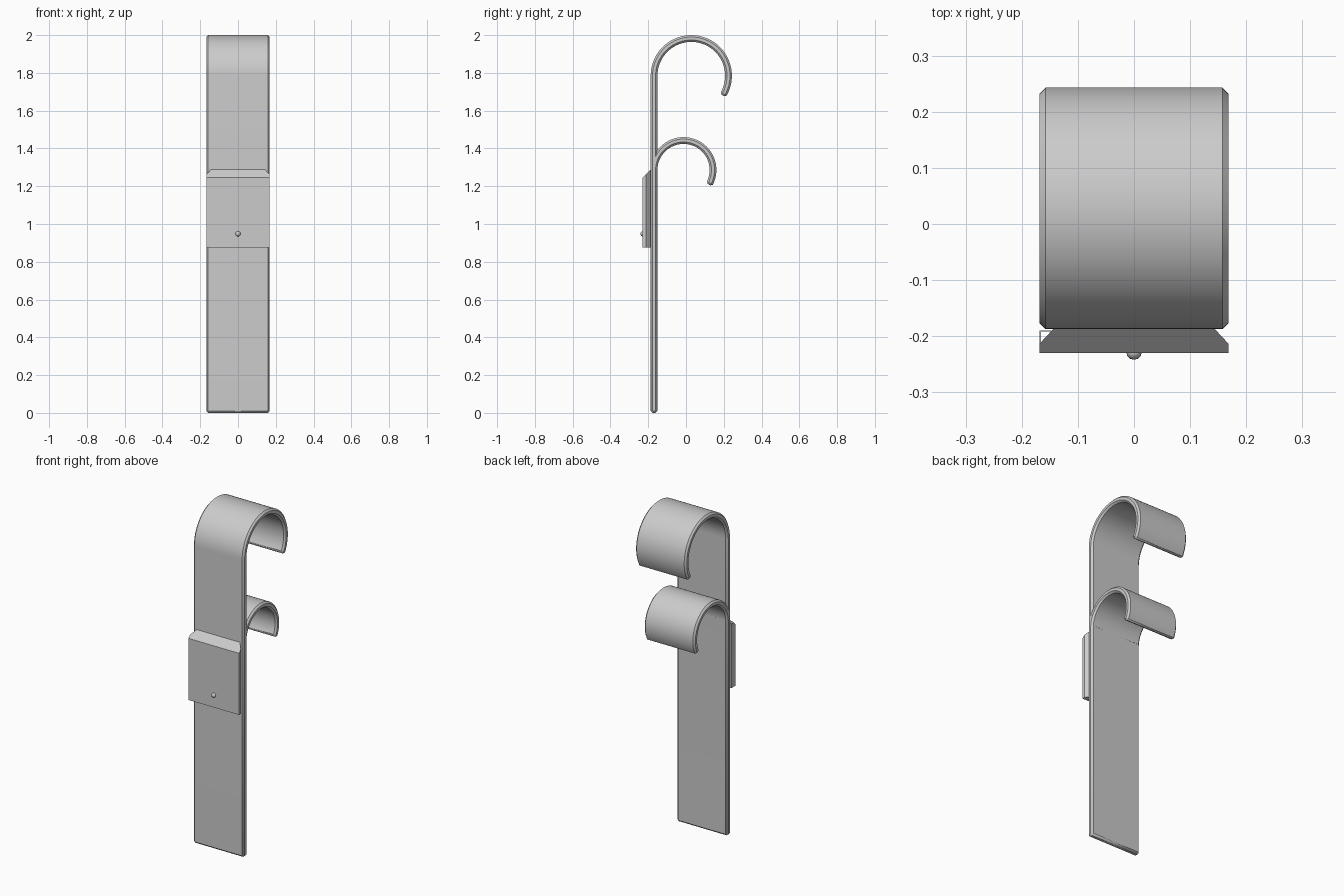
import bpy, bmesh, math
from mathutils import Vector

cube = bpy.data.objects.get("Cube")
if cube:
    bpy.data.objects.remove(cube, do_unlink=True)

HALF = 0.168      # half width of the strip
THICK = 0.036     # strip thickness
FRONT = -0.187    # front face of the strip

grey = bpy.data.materials.new("satin_grey")
grey.use_nodes = True
COLOUR = (0.6, 0.6, 0.6, 1)
grey.diffuse_color = COLOUR
grey.node_tree.nodes["Principled BSDF"].inputs["Base Color"].default_value = COLOUR


def finish(name, bm, bevel=0):
    """Turn a bmesh into a shaded, coloured object."""
    bmesh.ops.recalc_face_normals(bm, faces=bm.faces)
    mesh = bpy.data.meshes.new(name)
    bm.to_mesh(mesh)
    bm.free()
    mesh.materials.append(grey)
    obj = bpy.data.objects.new(name, mesh)
    bpy.context.collection.objects.link(obj)
    if bevel:
        mod = obj.modifiers.new("chamfer", 'BEVEL')
        mod.width = bevel
        mod.segments = 1
        mod.limit_method = 'ANGLE'
        mod.angle_limit = math.radians(60)
    bpy.ops.object.select_all(action='DESELECT')
    obj.select_set(True)
    bpy.context.view_layer.objects.active = obj
    bpy.ops.object.shade_smooth_by_angle(angle=math.radians(30))
    return obj


def bent_strip(name, radius, top, end_angle, foot=None, steps=44):
    """Flat strip curling backwards into a hook of the given outer radius."""
    cy, cz = FRONT + radius, top - radius
    rows = []
    if foot is not None:
        rows.append(((FRONT, foot), (FRONT + THICK, foot)))
    for i in range(steps + 1):
        a = math.radians(180 + (end_angle - 180) * i / steps)
        rows.append(tuple((cy + r * math.cos(a), cz + r * math.sin(a))
                          for r in (radius, radius - THICK)))
    bm = bmesh.new()
    rings = []
    for outer, inner in rows:
        corners = ((-HALF, outer), (HALF, outer), (HALF, inner), (-HALF, inner))
        rings.append([bm.verts.new((x, y, z)) for x, (y, z) in corners])
    for a, b in zip(rings, rings[1:]):
        for k in range(4):
            n = (k + 1) % 4
            bm.faces.new((a[k], a[n], b[n], b[k]))
    bm.faces.new(rings[0])
    bm.faces.new(rings[-1])
    return finish(name, bm, 0.01)


def prism(name, outline, bottom, top):
    """Extrude an xy outline upwards."""
    bm = bmesh.new()
    face = bm.faces.new([bm.verts.new((x, y, bottom)) for x, y in outline])
    out = bmesh.ops.extrude_face_region(bm, geom=[face])
    verts = [v for v in out["geom"] if isinstance(v, bmesh.types.BMVert)]
    bmesh.ops.translate(bm, verts=verts, vec=(0, 0, top - bottom))
    return bm


# Long strip with the large upper hook, and the smaller hook behind it
bent_strip("upper_hook_strip", 0.215, 2.0, -32, foot=0.0)
bent_strip("lower_hook", 0.174, 1.46, -30)

# Sliding block: dovetail outline with a sloping top
PAD = -0.23
BACK = FRONT + 0.002
block = prism("block", [(-HALF, PAD), (HALF, PAD), (HALF, -0.213),
                        (0.142, BACK), (-0.142, BACK), (-HALF, -0.213)],
              0.875, 1.4)
cut = bmesh.ops.bisect_plane(block, geom=block.verts[:] + block.edges[:] + block.faces[:],
                             plane_co=Vector((0, PAD, 1.245)),
                             plane_no=Vector((0, -1, 1)), clear_outer=True)
edges = [e for e in cut["geom_cut"] if isinstance(e, bmesh.types.BMEdge)]
bmesh.ops.contextual_create(block, geom=edges)
finish("sliding_block", block)

# Thin lip along one rear corner of the block
lip = prism("lip", [(-HALF, -0.213), (-HALF, -0.19), (-0.148, -0.19),
                    (-0.148, -0.192), (-0.166, -0.192), (-0.166, -0.213)],
            0.875, 1.26)
finish("block_corner_lip", lip)

# Small round stud on the block
stud = bmesh.new()
bmesh.ops.create_uvsphere(stud, u_segments=12, v_segments=8, radius=0.014)
bmesh.ops.translate(stud, verts=stud.verts, vec=(0, PAD + 0.002, 0.948))
finish("stud", stud)
